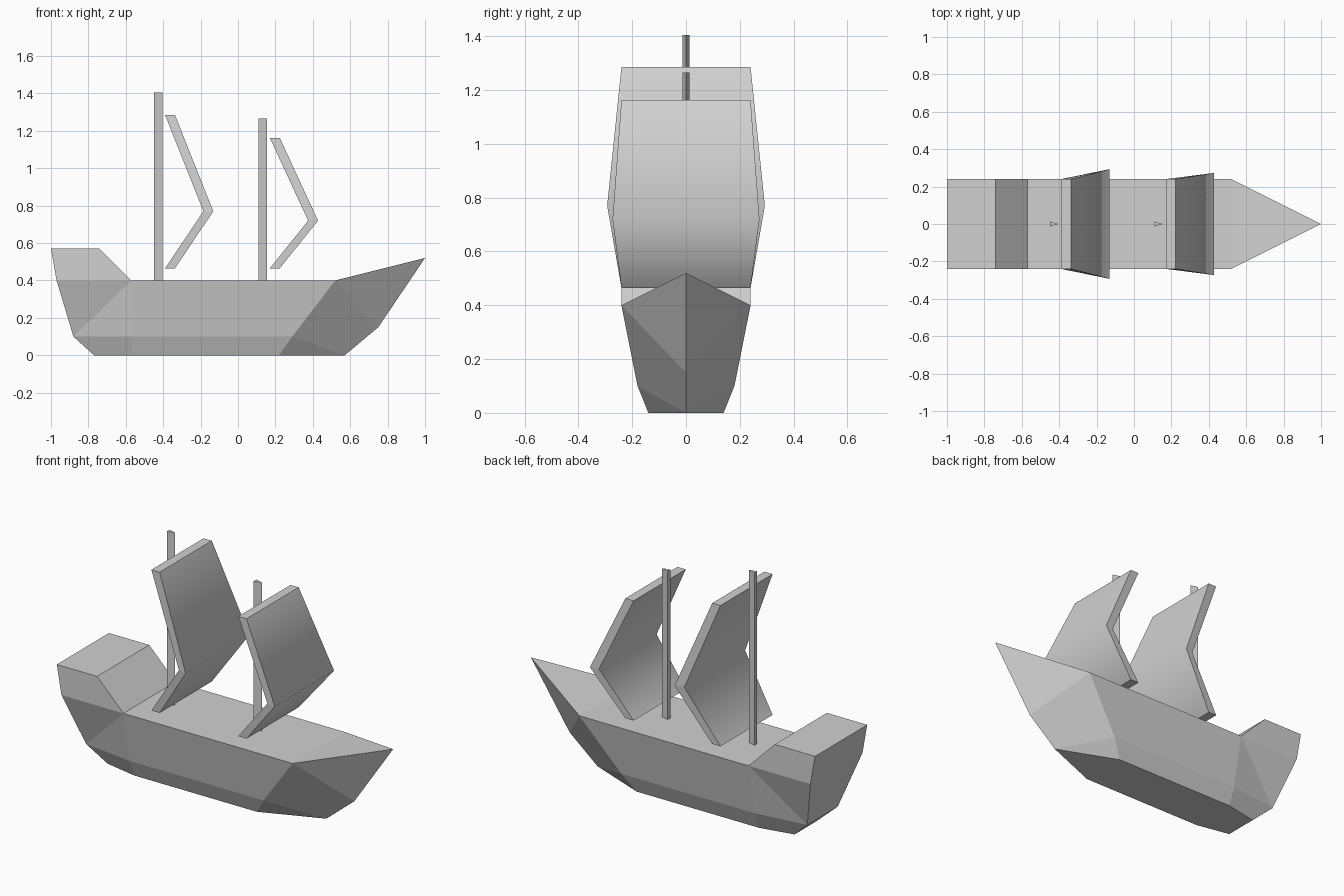
import bpy
import bmesh

cube = bpy.data.objects.get("Cube")
if cube:
    bpy.data.objects.remove(cube, do_unlink=True)

grey = bpy.data.materials.new("plain_grey")
grey.use_nodes = True
colour = (0.64, 0.64, 0.64, 1)
grey.diffuse_color = colour
grey.node_tree.nodes["Principled BSDF"].inputs["Base Color"].default_value = colour


def finish(name, bm):
    """Turn a bmesh into a coloured object with outward normals."""
    bmesh.ops.recalc_face_normals(bm, faces=bm.faces)
    mesh = bpy.data.meshes.new(name)
    bm.to_mesh(mesh)
    bm.free()
    mesh.materials.append(grey)
    obj = bpy.data.objects.new(name, mesh)
    bpy.context.collection.objects.link(obj)
    return obj


# Hull: named points on one side, mirrored across the keel
points = {
    "castle_front": (-0.74, 0.24, 0.57),
    "castle_back": (-1.0, 0.24, 0.57),
    "stern_rail": (-0.97, 0.24, 0.40),
    "stern_chine": (-0.88, 0.14, 0.10),
    "stern_keel": (-0.77, 0.10, 0.0),
    "aft_deck": (-0.57, 0.24, 0.40),
    "aft_chine": (-0.57, 0.18, 0.10),
    "aft_keel": (-0.57, 0.14, 0.0),
    "fore_deck": (0.52, 0.24, 0.40),
    "fore_chine": (0.29, 0.18, 0.10),
    "fore_keel": (0.22, 0.14, 0.0),
    "bow_tip": (1.0, 0, 0.52),
    "bow_chine": (0.75, 0, 0.15),
    "bow_keel": (0.57, 0, 0),
}
side_faces = [
    "castle_back castle_front aft_deck stern_rail",
    "stern_rail aft_deck stern_chine",
    "aft_deck aft_chine stern_chine",
    "aft_deck fore_deck fore_chine aft_chine",
    "stern_chine aft_chine aft_keel stern_keel",
    "aft_chine fore_chine fore_keel aft_keel",
    "fore_deck bow_chine fore_chine",
    "fore_deck bow_tip bow_chine",
    "fore_chine bow_chine bow_keel",
    "fore_chine bow_keel fore_keel",
]
# Strips that run right across the hull, from the deck round to the bottom
across = ("bow_tip fore_deck aft_deck castle_front castle_back stern_rail "
          "stern_chine stern_keel aft_keel fore_keel bow_keel").split()

bm = bmesh.new()
left = {n: bm.verts.new(p) for n, p in points.items()}
right = {n: bm.verts.new((x, -y, z)) if y else left[n]
         for n, (x, y, z) in points.items()}
for face in side_faces:
    for side in (left, right):
        bm.faces.new([side[n] for n in face.split()])
for a, b in zip(across, across[1:]):
    corners = [left[a], left[b], right[b], right[a]]
    bm.faces.new(list(dict.fromkeys(corners)))
finish("hull", bm)


# Sails: folded sheet with a wider middle
def sail(name, x, top, middle, mid_half, bulge=0.205, depth=0.053):
    bottom, half = 0.465, 0.24
    rows = [(x, top, half), (x + bulge, middle, mid_half), (x, bottom, half)]
    bm = bmesh.new()
    rings = []
    for px, pz, hw in rows:
        back = hw - (hw - half) * 0.25
        rings.append([bm.verts.new(c) for c in (
            (px, -back, pz), (px + depth, -hw, pz),
            (px + depth, hw, pz), (px, back, pz))])
    for upper, lower in zip(rings, rings[1:]):
        for i in range(4):
            j = (i + 1) % 4
            f = bm.faces.new((upper[i], upper[j], lower[j], lower[i]))
            f.smooth = i % 2 == 1       # broad front and back curve softly
    bm.faces.new(rings[0])
    bm.faces.new(rings[-1])
    # Side edges stay crisp
    for e in bm.edges:
        e.smooth = all(f.smooth for f in e.link_faces)
    finish(name, bm)


sail("aft_sail", -0.39, 1.285, 0.77, 0.293)
sail("fore_sail", 0.17, 1.163, 0.72, 0.273)


# Masts: slim three-sided posts pointing at the bow
def mast(name, x, top):
    bm = bmesh.new()
    base = bm.faces.new([bm.verts.new(c) for c in (
        (x, -0.013, 0.40), (x + 0.045, 0, 0.40), (x, 0.013, 0.40))])
    out = bmesh.ops.extrude_face_region(bm, geom=[base], use_keep_orig=True)
    verts = [v for v in out["geom"] if isinstance(v, bmesh.types.BMVert)]
    bmesh.ops.translate(bm, verts=verts, vec=(0, 0, top - 0.40))
    finish(name, bm)


mast("aft_mast", -0.45, 1.405)
mast("fore_mast", 0.11, 1.265)
